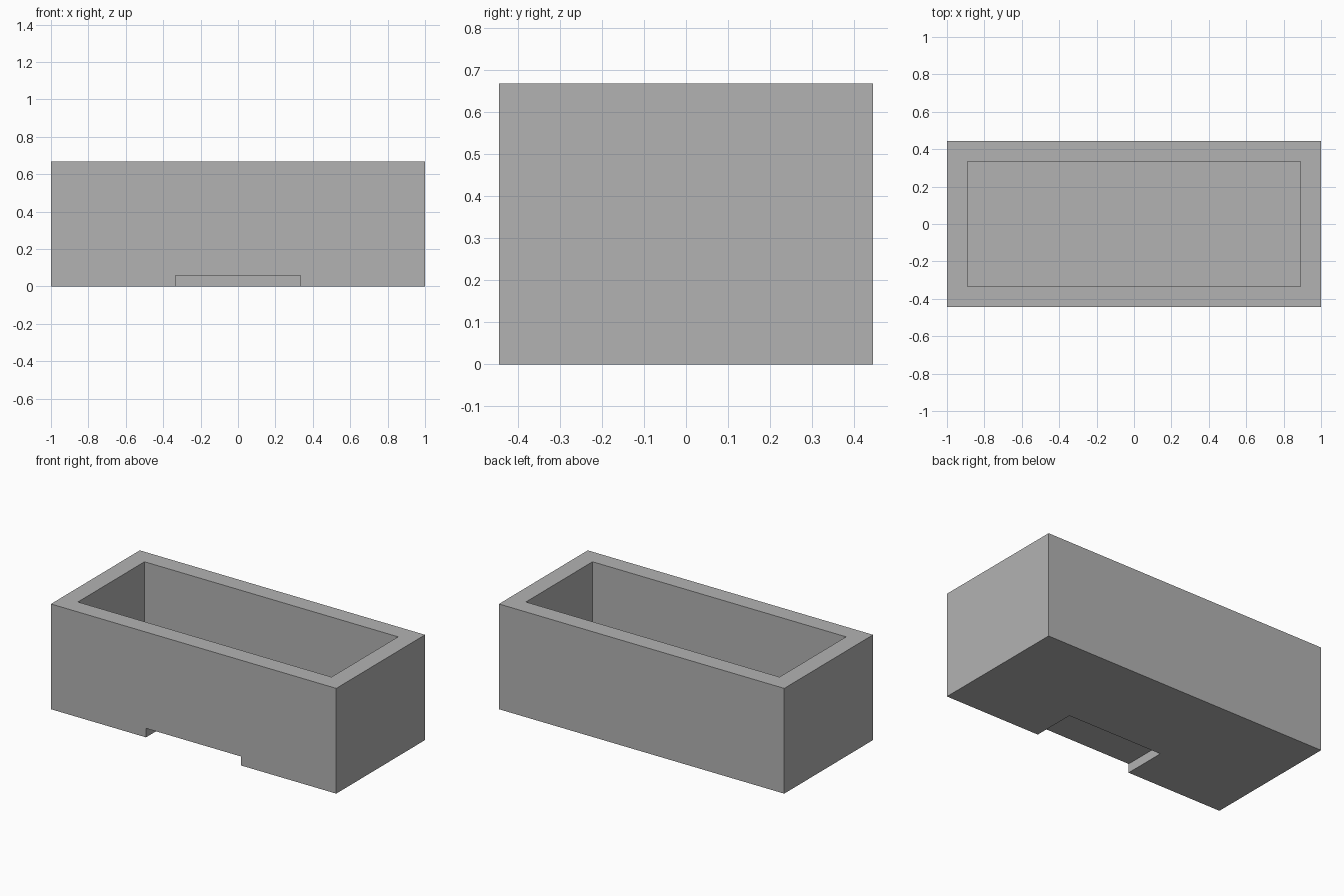
import bpy

# Remove the default object
default = bpy.data.objects.get("Cube")
if default:
    bpy.data.objects.remove(default, do_unlink=True)

LENGTH, DEPTH, HEIGHT, WALL = 2.0, 0.889, 0.667, 0.111
NOTCH_WIDTH, NOTCH_DEPTH, NOTCH_HEIGHT = 0.667, 0.277, 0.057
MARGIN = 0.1  # how far cutters reach past the body


def box(name, low, high):
    """Axis-aligned box between two corners."""
    centre = [(a + b) / 2 for a, b in zip(low, high)]
    bpy.ops.mesh.primitive_cube_add(size=1, location=centre)
    obj = bpy.context.object
    obj.name = name
    obj.scale = [b - a for a, b in zip(low, high)]
    bpy.ops.object.transform_apply(location=True, rotation=False, scale=True)
    return obj


def cut(body, cutter):
    """Subtract the cutter from the body, then discard it."""
    cutter.hide_render = True
    mod = body.modifiers.new(cutter.name, 'BOOLEAN')
    mod.operation = 'DIFFERENCE'
    mod.solver = 'EXACT'
    mod.object = cutter
    bpy.context.view_layer.objects.active = body
    bpy.ops.object.modifier_apply(modifier=mod.name)
    bpy.data.objects.remove(cutter, do_unlink=True)


x, y = LENGTH / 2, DEPTH / 2

# Trough body
trough = box("trough", (-x, -y, 0), (x, y, HEIGHT))

# Open cavity with even walls and floor
cut(trough, box("cavity_cutter",
                (-x + WALL, -y + WALL, WALL),
                (x - WALL, y - WALL, HEIGHT + MARGIN)))

# Shallow notch under the front edge
cut(trough, box("notch_cutter",
                (-NOTCH_WIDTH / 2, -y - MARGIN, -MARGIN),
                (NOTCH_WIDTH / 2, -y + NOTCH_DEPTH, NOTCH_HEIGHT)))

# Plain grey material
grey = bpy.data.materials.new("grey")
grey.use_nodes = True
colour = (0.45, 0.45, 0.45, 1)
grey.diffuse_color = colour
grey.node_tree.nodes["Principled BSDF"].inputs["Base Color"].default_value = colour
trough.data.materials.clear()
trough.data.materials.append(grey)
